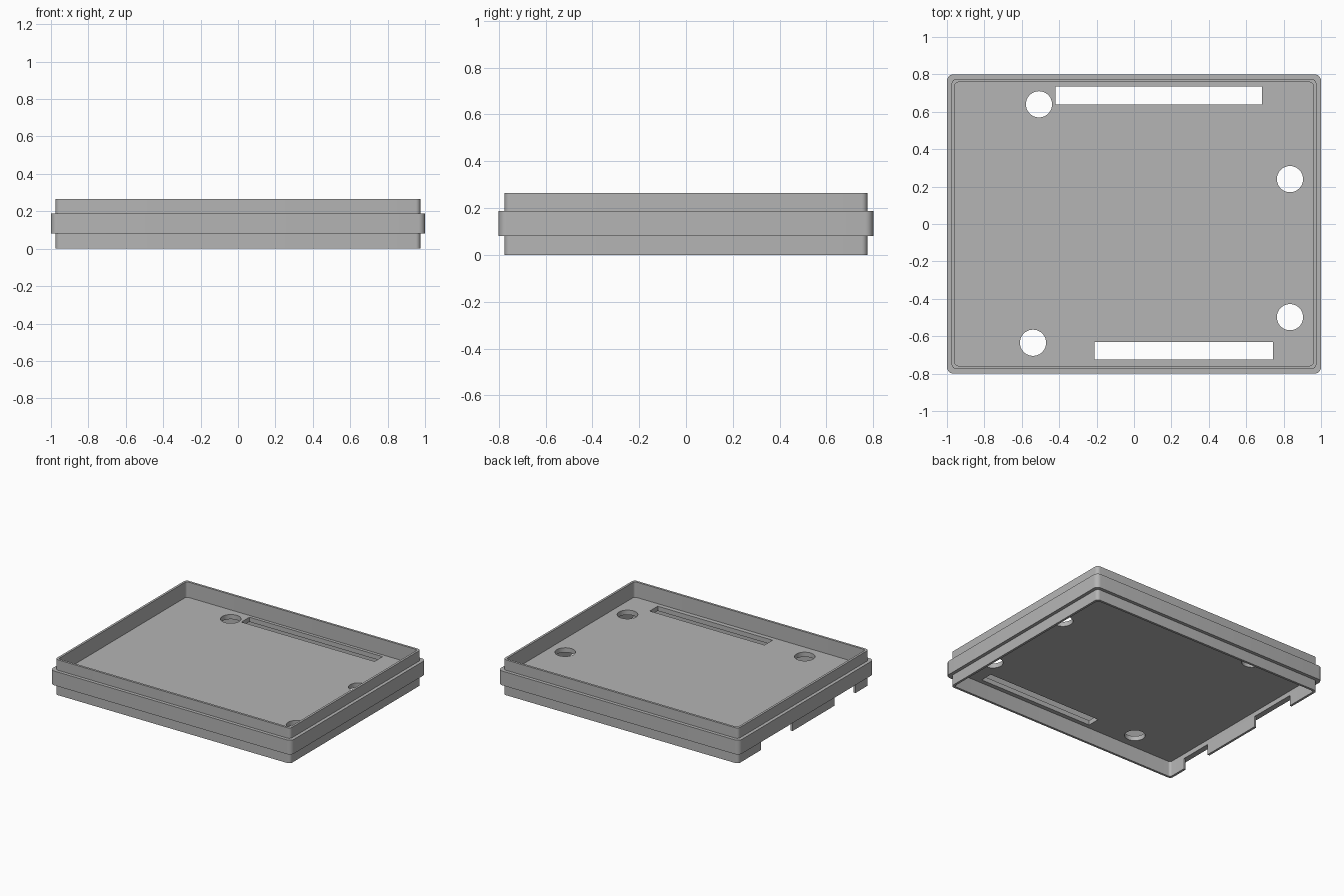
import bpy, bmesh, math
from mathutils import Matrix, Vector

if "Cube" in bpy.data.objects:
    bpy.data.objects.remove(bpy.data.objects["Cube"], do_unlink=True)

grey = bpy.data.materials.new("plain grey")
grey.use_nodes = True
colour = (0.46, 0.46, 0.46, 1)
grey.diffuse_color = colour
grey.node_tree.nodes["Principled BSDF"].inputs["Base Color"].default_value = colour


def make_object(name, bm):
    bmesh.ops.recalc_face_normals(bm, faces=bm.faces)
    mesh = bpy.data.meshes.new(name)
    bm.to_mesh(mesh)
    bm.free()
    mesh.materials.append(grey)
    obj = bpy.data.objects.new(name, mesh)
    bpy.context.collection.objects.link(obj)
    return obj


def rounded_ring(bm, inset, z, radius=0.035, steps=6):
    """Rounded rectangle loop, inset from the outer 2 x 1.6 outline."""
    r = max(radius - inset * 0.4, 0.015)
    cx, cy = 1 - inset - r, 0.8 - inset - r
    ring = []
    for corner, (sx, sy) in enumerate([(1, 1), (-1, 1), (-1, -1), (1, -1)]):
        for i in range(steps + 1):
            a = math.pi / 2 * (corner + i / steps)
            ring.append(bm.verts.new((sx * cx + r * math.cos(a),
                                      sy * cy + r * math.sin(a), z)))
    return ring


# Tray: lower rim, wide middle band and upper rim around a central floor
LIP, INNER = 0.025, 0.042
HEIGHT, BAND_LOW, BAND_HIGH = 0.265, 0.08, 0.187
FLOOR_LOW, FLOOR_HIGH = 0.115, 0.15
profile = [(INNER, FLOOR_LOW), (INNER, 0), (LIP, 0), (LIP, BAND_LOW),
           (0, BAND_LOW), (0, BAND_HIGH), (LIP, BAND_HIGH), (LIP, HEIGHT),
           (INNER, HEIGHT), (INNER, FLOOR_HIGH)]
bm = bmesh.new()
rings = [rounded_ring(bm, *point) for point in profile]
for low, high in zip(rings, rings[1:]):
    for i in range(len(low)):
        j = (i + 1) % len(low)
        bm.faces.new((low[i], low[j], high[j], high[i]))
bm.faces.new(rings[0])
bm.faces.new(rings[-1])
tray = make_object("tray", bm)


def add_box(bm, low, high):
    low, high = Vector(low), Vector(high)
    matrix = Matrix.Translation((low + high) / 2) @ Matrix.Diagonal((*(high - low), 1))
    bmesh.ops.create_cube(bm, size=1, matrix=matrix)


# Cutter: two connector slots, four screw holes and two notches in the lower rim
bm = bmesh.new()
for x0, x1, y0, y1 in [(-0.42, 0.685, 0.64, 0.735), (-0.21, 0.742, -0.725, -0.63)]:
    add_box(bm, (x0, y0, 0.1), (x1, y1, 0.18))
for x, y in [(-0.506, 0.64), (0.834, 0.24), (0.834, -0.498), (-0.54, -0.635)]:
    if y == 0.64:
        x -= 0.002
    bmesh.ops.create_cone(bm, cap_ends=True, segments=48, radius1=0.07, radius2=0.07,
                          depth=0.08, matrix=Matrix.Translation((x, y, 0.14)))
for y0, y1 in [(0.13, 0.505), (-0.615, -0.365)]:
    add_box(bm, (-0.99, y0, -0.05), (-0.94, y1, BAND_LOW))
cutter = make_object("opening_cutter", bm)
cutter.hide_render = True

cut = tray.modifiers.new("openings", "BOOLEAN")
cut.operation = "DIFFERENCE"
cut.solver = "EXACT"
cut.object = cutter
bpy.ops.object.select_all(action="DESELECT")
bpy.context.view_layer.objects.active = tray
tray.select_set(True)
bpy.ops.object.modifier_apply(modifier=cut.name)
bpy.data.objects.remove(cutter, do_unlink=True)
bpy.ops.object.shade_smooth_by_angle(angle=math.radians(30))
